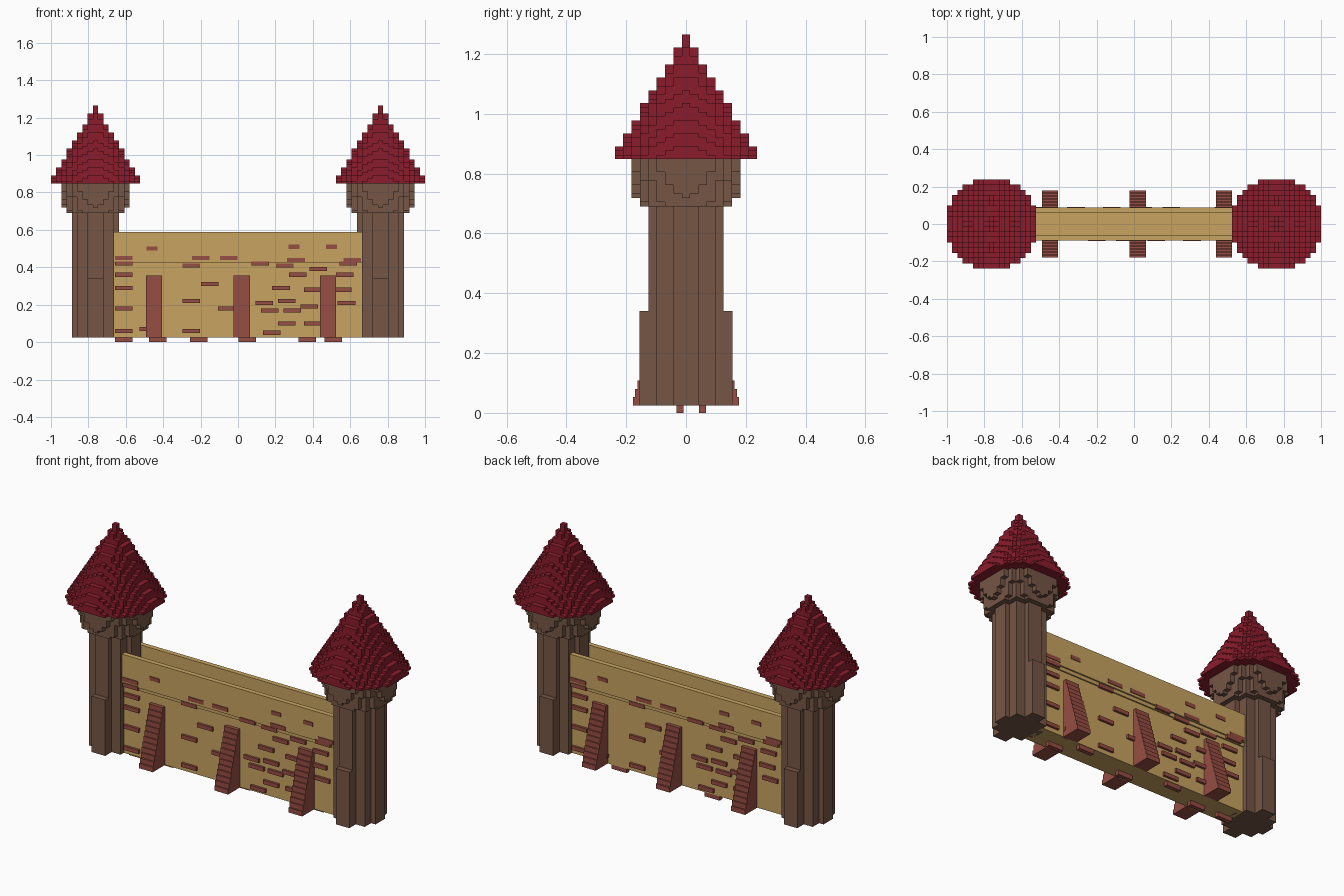
import bpy, bmesh

if "Cube" in bpy.data.objects:
    bpy.data.objects.remove(bpy.data.objects["Cube"])

V = 0.028       # block width
H = 0.0144      # layer height
TX = 0.762      # tower centre


def material(name, rgb):
    m = bpy.data.materials.new(name)
    m.diffuse_color = (*rgb, 1)
    m.use_nodes = True
    m.node_tree.nodes["Principled BSDF"].inputs["Base Color"].default_value = m.diffuse_color
    return m


RED = material("roof_red", (0.26, 0.012, 0.025))
BROWN = material("tower_brown", (0.18, 0.093, 0.06))
SAND = material("wall_sand", (0.58, 0.37, 0.12))
BRICK = material("brick", (0.305, 0.074, 0.055))


def finish(bm, name, mat):
    me = bpy.data.meshes.new(name)
    bmesh.ops.recalc_face_normals(bm, faces=bm.faces)
    bm.to_mesh(me)
    bm.free()
    me.materials.append(mat)
    ob = bpy.data.objects.new(name, me)
    bpy.context.collection.objects.link(ob)
    return ob


def box(bm, x0, x1, y0, y1, z0, z1):
    v = [bm.verts.new((x, y, z)) for x in (x0, x1) for y in (y0, y1) for z in (z0, z1)]
    for f in ((0, 1, 3, 2), (4, 6, 7, 5), (0, 4, 5, 1), (2, 3, 7, 6), (0, 2, 6, 4), (1, 5, 7, 3)):
        bm.faces.new([v[i] for i in f])


def extrude_profile(name, profile, axis, a, b, mat):
    """Extrude a closed profile along x from a to b."""
    bm = bmesh.new()
    f = bm.faces.new([bm.verts.new((a, y, z)) for y, z in profile])
    r = bmesh.ops.extrude_face_region(bm, geom=[f])
    bmesh.ops.translate(bm, vec=(b - a, 0, 0),
                        verts=[g for g in r["geom"] if isinstance(g, bmesh.types.BMVert)])
    return finish(bm, name, mat)


def blocky_lathe(name, cx, z0, radii, dz, mat):
    """Stack of pixelated discs; only the exposed block faces are made."""
    cells = {(i, j, k) for k, r in enumerate(radii)
             for i in range(-9, 10) for j in range(-9, 10) if i * i + j * j <= r * r}
    bm = bmesh.new()
    for c in cells:
        for ax in range(3):
            for s in (0, 1):
                n = list(c)
                n[ax] += 2 * s - 1
                if tuple(n) in cells:
                    continue
                quad = []
                for a, b in ((0, 0), (1, 0), (1, 1), (0, 1)):
                    p = list(c)
                    p[ax] += s
                    p[(ax + 1) % 3] += a
                    p[(ax + 2) % 3] += b
                    quad.append(bm.verts.new((cx + (p[0] - .5) * V, (p[1] - .5) * V, z0 + p[2] * dz)))
                if not s:
                    quad.reverse()
                bm.faces.new(quad)
    bmesh.ops.remove_doubles(bm, verts=bm.verts, dist=0.0005)
    return finish(bm, name, mat)


# Towers: shaft, front and back pilaster, flared head, stepped cone roof
for side, cx in (("left", -TX), ("right", TX)):
    blocky_lathe(side + "_tower_shaft", cx, 0.025, [4.3], 0.665, BROWN)
    blocky_lathe(side + "_tower_head", cx, 0.69, [5.8 + 0.115 * i for i in range(11)], H, BROWN)
    blocky_lathe(side + "_tower_roof", cx, 0.848, [8.68 - 0.305 * i for i in range(29)], H, RED)
    bm = bmesh.new()
    for s in (-1, 1):
        box(bm, cx - 1.5 * V, cx + 1.5 * V, *sorted((s * 0.12, s * 0.156)), 0.025, 0.34)
    finish(bm, side + "_tower_pilasters", BROWN)

# Curtain wall: corbelled upper part and sunken walkway
half = [(0.07, 0.025), (0.07, 0.405), (0.078, 0.405), (0.078, 0.425), (0.087, 0.425),
        (0.087, 0.588), (0.059, 0.588), (0.059, 0.475)]
extrude_profile("curtain_wall", half + [(-y, z) for y, z in reversed(half)], 0, -0.664, 0.664, SAND)

# Stepped buttresses on both faces
N = 12
for bx in (-0.45, 0.02, 0.482):
    for s, side in ((-1, "front"), (1, "back")):
        prof = [(s * 0.06, 0.025)]
        for i in range(N):
            y = 0.178 - 0.088 * i / (N - 1)
            prof += [(s * y, 0.025 + 0.33 * i / N), (s * y, 0.025 + 0.33 * (i + 1) / N)]
        prof.append((s * 0.06, 0.355))
        extrude_profile(side + "_buttress", prof, 0, bx - 0.043, bx + 0.043, BRICK)

# Protruding bricks on the two wall faces
spots = [(-.61, .45), (-.61, .42), (-.61, .36), (-.61, .29), (-.61, .18), (-.61, .06), (-.46, .5),
         (-.48, .07), (-.25, .41), (-.2, .45), (-.25, .22), (-.25, .06), (-.15, .31), (-.05, .45),
         (-.06, .18), (.12, .42), (.14, .21), (.17, .17), (.25, .41), (.3, .51), (.31, .44),
         (.23, .29), (.26, .22), (.29, .17), (.26, .1), (.18, .05), (.38, .19), (.5, .51),
         (.32, .36), (.4, .1), (.43, .39), (.59, .42), (.57, .36), (.56, .28), (.58, .21),
         (.61, .44), (.4, .28)]
for s, side in ((-1, "front"), (1, "back")):
    bm = bmesh.new()
    for x, z in spots:
        y = 0.091 if z > 0.41 else 0.083
        w = 0.03 if z > 0.48 else 0.047
        box(bm, -s * x - w, -s * x + w, *sorted((s * 0.065, s * y)), z - 0.011, z + 0.011)
    finish(bm, side + "_bricks", BRICK)

# Loose bricks under the wall
bm = bmesh.new()
for x, y in ((-.61, -.02), (-.43, -.02), (-.21, .055), (.05, -.02), (.37, .055), (.51, -.02)):
    box(bm, x - 0.047, x + 0.047, y - 0.012, y + 0.012, 0, 0.03)
finish(bm, "footing_bricks", BRICK)
